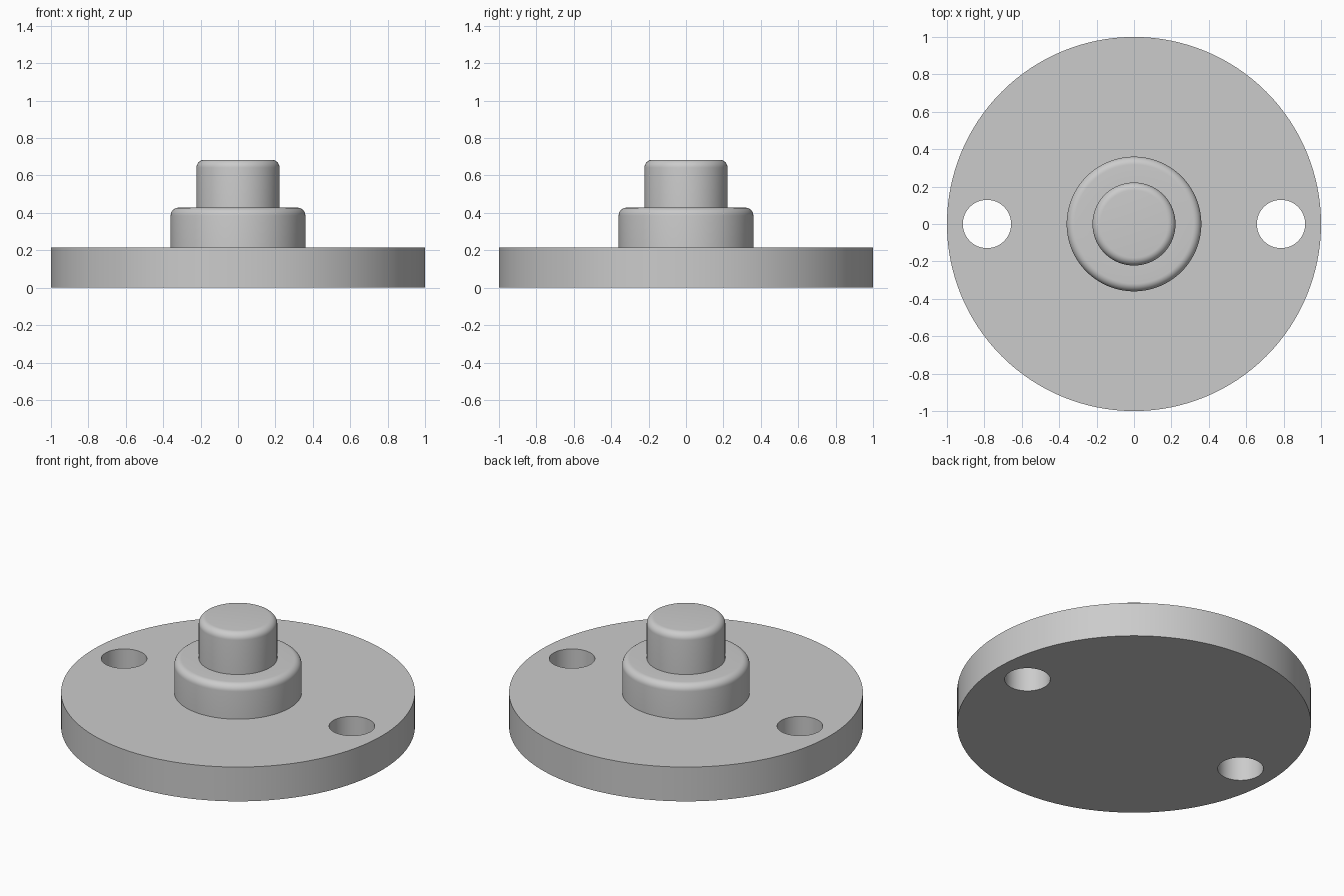
import bpy, bmesh, math

cube = bpy.data.objects.get("Cube")
if cube:
    bpy.data.objects.remove(cube, do_unlink=True)

SEGMENTS = 128
BASE_TOP, STEP_TOP, PIN_TOP = 0.214, 0.428, 0.684
BASE_R, STEP_R, PIN_R = 1.0, 0.36, 0.222
FILLET = 0.042
HOLE_X, HOLE_R = 0.786, 0.129

grey = bpy.data.materials.new("plain grey")
grey.use_nodes = True
colour = (0.6, 0.6, 0.6, 1)
grey.diffuse_color = colour
grey.node_tree.nodes["Principled BSDF"].inputs["Base Color"].default_value = colour


def rounded_edge(radius, top, steps=8):
    """Profile points of a quarter-round from the wall to the top face."""
    arc = [math.pi / 2 * i / steps for i in range(steps + 1)]
    return [(radius - FILLET + FILLET * math.cos(a),
             top - FILLET + FILLET * math.sin(a)) for a in arc]


def lathe(name, profile):
    """Closed solid turned from (radius, height) points, bottom to top."""
    bm = bmesh.new()
    rings = []
    for r, z in profile:
        rings.append([bm.verts.new((r * math.cos(a), r * math.sin(a), z))
                      for a in (math.tau * i / SEGMENTS for i in range(SEGMENTS))])
    for low, high in zip(rings, rings[1:]):
        for i in range(SEGMENTS):
            j = (i + 1) % SEGMENTS
            bm.faces.new((low[i], low[j], high[j], high[i]))
    bm.faces.new(rings[0][::-1])
    bm.faces.new(rings[-1])
    mesh = bpy.data.meshes.new(name)
    bm.to_mesh(mesh)
    bm.free()
    mesh.materials.append(grey)
    obj = bpy.data.objects.new(name, mesh)
    bpy.context.collection.objects.link(obj)
    return obj


# Flange, shoulder and pin turned as one solid
profile = [(BASE_R, 0), (BASE_R, BASE_TOP), (STEP_R, BASE_TOP)]
profile += rounded_edge(STEP_R, STEP_TOP)
profile += [(PIN_R, STEP_TOP)]
profile += rounded_edge(PIN_R, PIN_TOP)
body = lathe("flanged_pin", profile)

# Two through holes in the flange
for side, x in (("left", HOLE_X), ("right", -HOLE_X)):
    cutter = lathe(side + "_hole_cutter", [(HOLE_R, -0.1), (HOLE_R, BASE_TOP + 0.1)])
    cutter.location.x = x
    cutter.hide_render = True
    cut = body.modifiers.new(side + "_hole", "BOOLEAN")
    cut.operation = "DIFFERENCE"
    cut.solver = "EXACT"
    cut.object = cutter
    bpy.context.view_layer.objects.active = body
    bpy.ops.object.modifier_apply(modifier=cut.name)
    bpy.data.objects.remove(cutter, do_unlink=True)

# Smooth walls and fillets with crisp rims
bpy.ops.object.select_all(action="DESELECT")
body.select_set(True)
bpy.context.view_layer.objects.active = body
bpy.ops.object.shade_smooth_by_angle(angle=math.radians(30))
